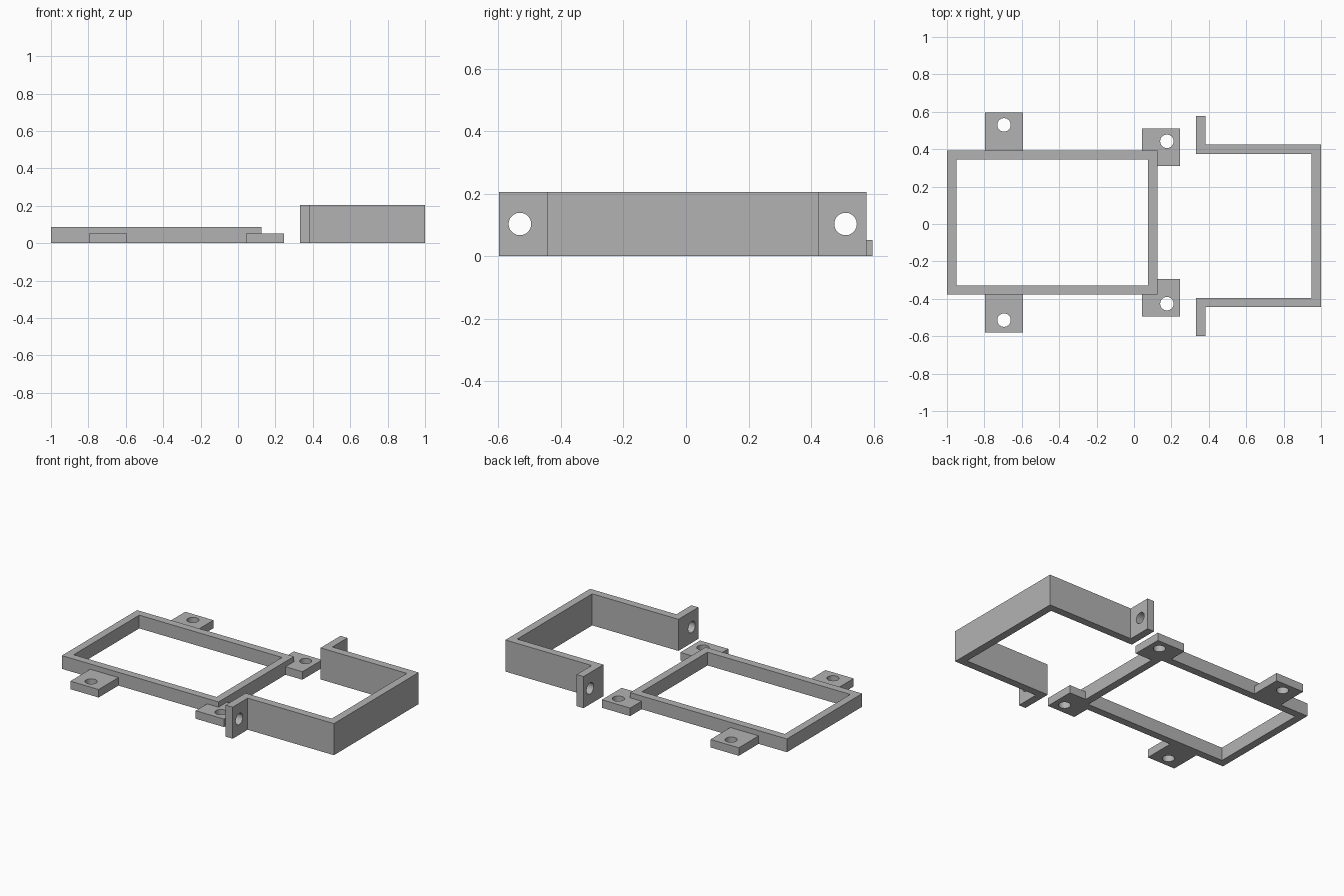
import bpy
import bmesh
from mathutils import Matrix

cube = bpy.data.objects.get("Cube")
if cube:
    bpy.data.objects.remove(cube, do_unlink=True)

grey = bpy.data.materials.new("plain grey")
grey.use_nodes = True
COLOUR = (0.45, 0.45, 0.45, 1)
grey.diffuse_color = COLOUR
grey.node_tree.nodes["Principled BSDF"].inputs["Base Color"].default_value = COLOUR


def make_object(name, bm):
    bmesh.ops.recalc_face_normals(bm, faces=bm.faces)
    mesh = bpy.data.meshes.new(name)
    bm.to_mesh(mesh)
    bm.free()
    mesh.materials.append(grey)
    obj = bpy.data.objects.new(name, mesh)
    bpy.context.collection.objects.link(obj)
    return obj


def prism(name, outline, z0, z1):
    """Extrude a flat outline upwards from z0 to z1."""
    bm = bmesh.new()
    face = bm.faces.new([bm.verts.new((x, y, z0)) for x, y in outline])
    top = bmesh.ops.extrude_face_region(bm, geom=[face])["geom"]
    verts = [v for v in top if isinstance(v, bmesh.types.BMVert)]
    bmesh.ops.translate(bm, verts=verts, vec=(0, 0, z1 - z0))
    return make_object(name, bm)


def block(name, x0, x1, y0, y1, z0, z1):
    return prism(name, [(x0, y0), (x1, y0), (x1, y1), (x0, y1)], z0, z1)


def drill(location, axis):
    """Round cutter for a screw hole."""
    bm = bmesh.new()
    bmesh.ops.create_cone(bm, cap_ends=True, segments=48, radius1=HOLE_R,
                          radius2=HOLE_R, depth=0.3)
    turn = Matrix.Rotation(1.5707963, 4, "Y") if axis == "X" else Matrix()
    bm.transform(Matrix.Translation(location) @ turn)
    return make_object("hole_cutter", bm)


def combine(target, tool, operation):
    tool.hide_render = True
    mod = target.modifiers.new("combine", "BOOLEAN")
    mod.operation, mod.object, mod.solver = operation, tool, "EXACT"
    bpy.context.view_layer.objects.active = target
    bpy.ops.object.modifier_apply(modifier=mod.name)
    bpy.data.objects.remove(tool, do_unlink=True)


def finish(obj):
    bpy.ops.object.select_all(action="DESELECT")
    obj.select_set(True)
    bpy.context.view_layer.objects.active = obj
    bpy.ops.object.shade_smooth_by_angle(angle=0.5)


WALL, HOLE_R = 0.05, 0.036

# Rectangular frame with four drilled mounting tabs
FY, HALF, FRAME_H, TAB_H = 0.008, 0.386, 0.086, 0.052
X0, X1 = -1.0, 0.125
frame = block("mounting_frame", X0, X1, FY - HALF, FY + HALF, 0, FRAME_H)
# Each tab: x range, inner and outer distance from the centre line, hole centre
TABS = [(-0.797, -0.594, 0.36, 0.589, -0.695, 0.522),
        (0.043, 0.246, 0.301, 0.503, 0.176, 0.434)]
for side in (-1, 1):
    for xa, xb, inner, outer, hx, hy in TABS:
        ya, yb = sorted((FY + side * inner, FY + side * outer))
        combine(frame, block("tab", xa, xb, ya, yb, 0, TAB_H), "UNION")
        combine(frame, drill((hx, FY + side * hy, 0), "Z"), "DIFFERENCE")
opening = block("opening_cutter", X0 + WALL, X1 - WALL,
                FY - HALF + WALL, FY + HALF - WALL, -0.1, 0.2)
combine(frame, opening, "DIFFERENCE")
finish(frame)

# U-shaped strap with outward flanges
SY, STRAP_H, SX = -0.0105, 0.205, 0.331
ARM, FLANGE = 0.4345, 0.588
half_outline = [(1.0, ARM), (SX + WALL, ARM), (SX + WALL, FLANGE),
                (SX, FLANGE), (SX, ARM - WALL), (1.0 - WALL, ARM - WALL)]
outline = [(x, SY + y) for x, y in half_outline]
outline += [(x, SY - y) for x, y in reversed(half_outline)]
strap = prism("clamp_strap", outline, 0, STRAP_H)
for side in (-1, 1):
    combine(strap, drill((SX, SY + side * 0.521, STRAP_H / 2), "X"), "DIFFERENCE")
finish(strap)
